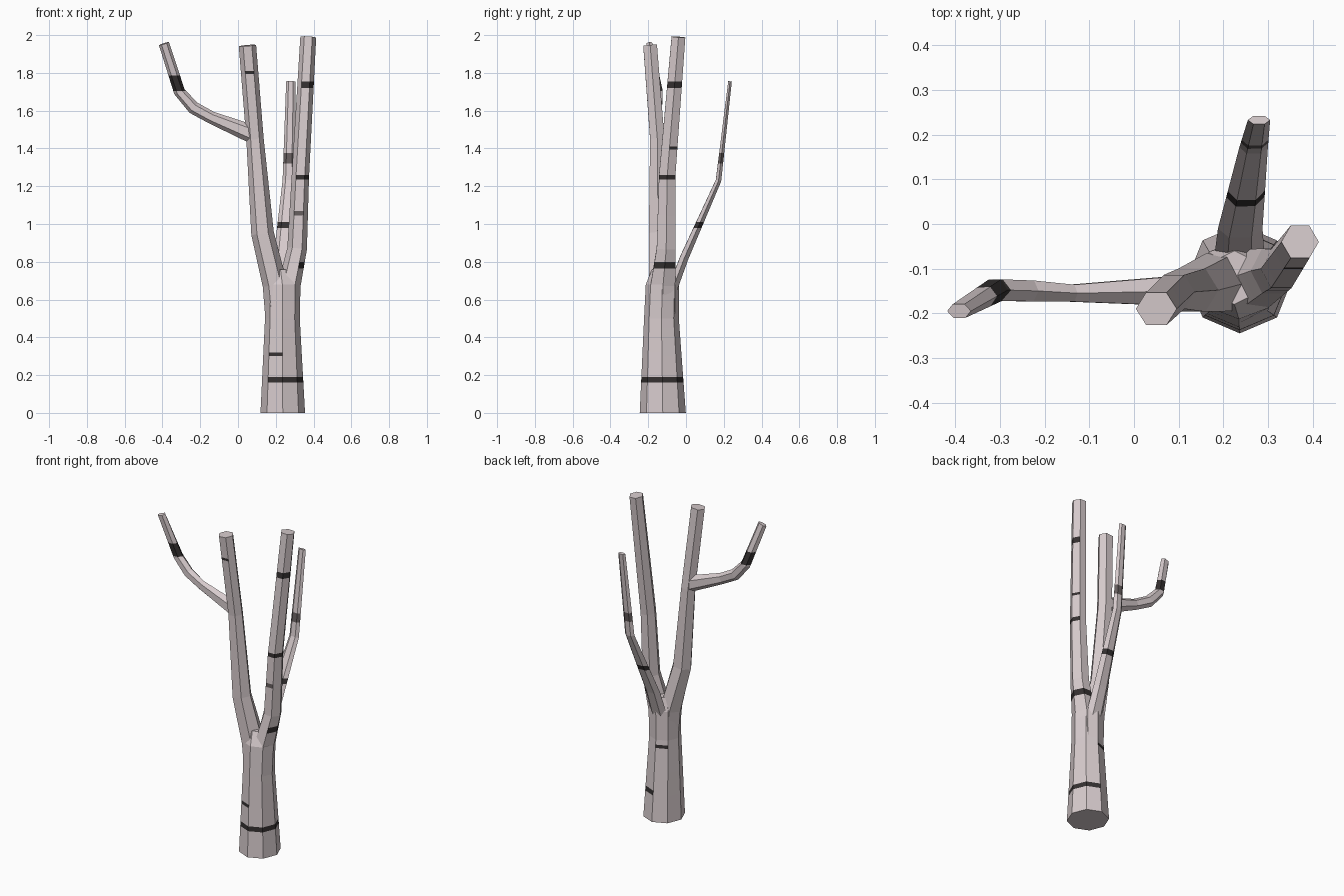
import bpy, bmesh, math
from mathutils import Vector

if "Cube" in bpy.data.objects:
    bpy.data.objects.remove(bpy.data.objects["Cube"])


def material(name, rgb):
    m = bpy.data.materials.new(name)
    m.diffuse_color = (*rgb, 1)
    m.use_nodes = True
    m.node_tree.nodes["Principled BSDF"].inputs["Base Color"].default_value = m.diffuse_color
    return m


MATS = [material("pale bark", (0.68, 0.60, 0.61)),
        material("dark bark mark", (0.035, 0.030, 0.030)),
        material("grey bark mark", (0.13, 0.11, 0.11))]
DARK, GREY = 1, 2


def limb(name, path, sides, marks=(), upright=False):
    """Faceted tube through (x, y, z, radius_u, radius_v).
    marks: (z0, z1, facing angle, half spread, material) painted by cutting."""
    bm = bmesh.new()
    pts = [Vector(p[:3]) for p in path]
    rings = []
    for i, p in enumerate(path):
        t = (pts[min(i + 1, len(pts) - 1)] - pts[max(i - 1, 0)]).normalized()
        if upright:
            t = Vector((0, 0, 1))
        u = Vector((0, 1, 0)).cross(t).normalized()
        v = t.cross(u)
        ring = []
        for k in range(sides):
            a = 2 * math.pi * k / sides
            ring.append(bm.verts.new(pts[i] + u * p[3] * math.cos(a) + v * p[4] * math.sin(a)))
        rings.append(ring)
    for a, b in zip(rings, rings[1:]):
        for k in range(sides):
            n = (k + 1) % sides
            bm.faces.new((a[k], a[n], b[n], b[k]))
    bm.faces.new(rings[0][::-1])
    bm.faces.new(rings[-1])
    bmesh.ops.recalc_face_normals(bm, faces=bm.faces)
    # Cut and colour the bark marks
    for z0, z1, ang, spread, mat in marks:
        for z in (z0, z1):
            bmesh.ops.bisect_plane(bm, geom=bm.verts[:] + bm.edges[:] + bm.faces[:],
                                   plane_co=(0, 0, z), plane_no=(0, 0, 1))
        bm.normal_update()
        face_dir = Vector((math.cos(math.radians(ang)), math.sin(math.radians(ang)), 0))
        for f in bm.faces:
            flat = Vector((f.normal.x, f.normal.y, 0))
            if z0 < f.calc_center_median().z < z1 and flat.length > 0.01:
                if math.degrees(flat.angle(face_dir)) <= spread:
                    f.material_index = mat
    me = bpy.data.meshes.new(name)
    bm.to_mesh(me)
    bm.free()
    for m in MATS:
        me.materials.append(m)
    bpy.context.collection.objects.link(bpy.data.objects.new(name, me))


# Trunk, narrowing into the fork
limb("trunk", [(0.237, -0.123, 0.0, 0.118, 0.122), (0.235, -0.13, 0.5, 0.092, 0.092),
               (0.235, -0.125, 0.68, 0.096, 0.088), (0.225, -0.12, 0.76, 0.05, 0.06)],
     8, [(0.16, 0.19, -42, 110, DARK), (0.30, 0.32, -110, 25, DARK),
         (0.45, 0.47, 112, 25, DARK)], upright=True)

# Left main limb
limb("left_limb", [(0.215, -0.13, 0.5, 0.07, 0.075), (0.195, -0.13, 0.68, 0.065, 0.075),
                   (0.13, -0.148, 0.95, 0.06, 0.056), (0.09, -0.152, 1.45, 0.046, 0.044),
                   (0.05, -0.19, 1.945, 0.046, 0.042)],
     6, [(1.795, 1.81, -90, 25, DARK)])

# Right main limb
limb("right_limb", [(0.255, -0.125, 0.5, 0.065, 0.075), (0.272, -0.122, 0.68, 0.06, 0.075),
                    (0.313, -0.105, 0.87, 0.052, 0.058), (0.33, -0.1, 1.25, 0.046, 0.05),
                    (0.372, -0.04, 1.99, 0.042, 0.042)],
     6, [(0.765, 0.80, 30, 65, DARK), (1.045, 1.07, -90, 35, GREY),
         (1.235, 1.26, -20, 100, DARK), (1.395, 1.41, 30, 20, DARK),
         (1.72, 1.755, -20, 100, DARK)])

# Flattened rear limb
limb("rear_limb", [(0.235, -0.11, 0.55, 0.06, 0.03), (0.238, -0.01, 0.82, 0.05, 0.026),
                   (0.268, 0.172, 1.23, 0.032, 0.017), (0.28, 0.233, 1.755, 0.025, 0.011)],
     6, [(0.98, 1.01, 0, 180, DARK), (1.32, 1.375, 0, 180, GREY)])

# Side branch sweeping out and up from the left limb
limb("side_branch", [(0.09, -0.15, 1.47, 0.05, 0.038), (-0.14, -0.155, 1.563, 0.033, 0.022),
                     (-0.235, -0.15, 1.615, 0.034, 0.027), (-0.31, -0.148, 1.70, 0.03, 0.028),
                     (-0.392, -0.195, 1.955, 0.028, 0.018)],
     6, [(1.705, 1.785, 0, 180, DARK)])
